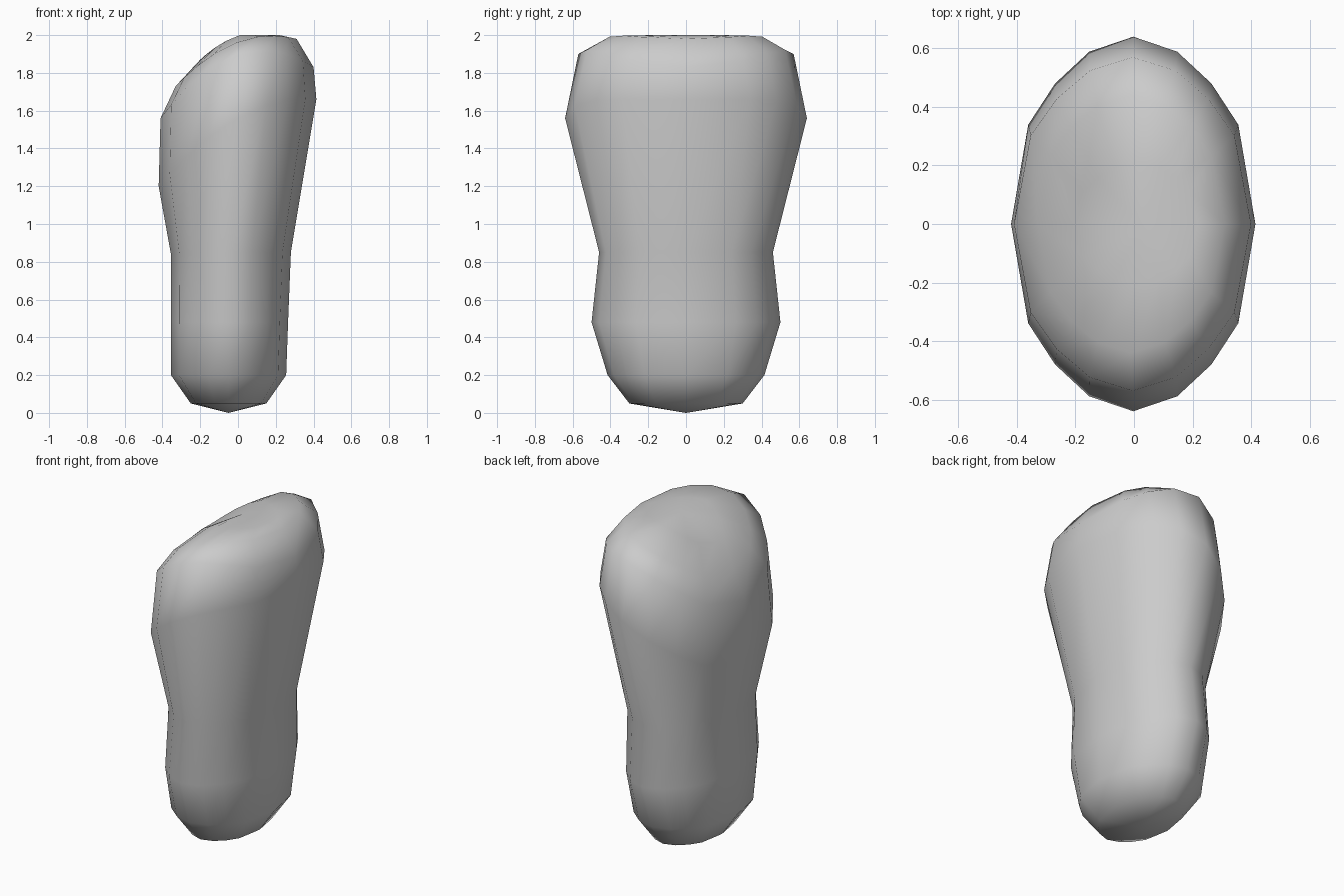
import bpy, bmesh

if "Cube" in bpy.data.objects:
    bpy.data.objects.remove(bpy.data.objects["Cube"])

# Quarter of the oval cross-section (x, y), mirrored into a full 16-point ring
QUARTER = [(1, 0), (0.86, 0.53), (0.64, 0.75), (0.36, 0.92), (0, 1)]
half = QUARTER + [(-u, v) for u, v in QUARTER[-2::-1]]
ring_shape = half + [(u, -v) for u, v in half[-2:0:-1]]

# Rings, bottom to top: left x, left z, right x, right z, half depth y, middle z
RINGS = [
    (-0.25, 0.05, 0.15, 0.05, 0.30, 0.05),
    (-0.355, 0.20, 0.255, 0.20, 0.415, 0.20),
    (-0.355, 0.48, 0.265, 0.48, 0.50, 0.48),
    (-0.355, 0.84, 0.28, 0.85, 0.46, 0.85),
    (-0.42, 1.20, 0.415, 1.66, 0.64, 1.56),
    (-0.41, 1.56, 0.40, 1.83, 0.57, 1.90),
    (-0.33, 1.73, 0.31, 1.98, 0.44, 1.96),
    (-0.20, 1.87, 0.22, 2.00, 0.21, 2.00),
]

bm = bmesh.new()


def add_ring(xl, zl, xr, zr, depth, zm):
    """Oval ring whose height bends from the left edge through the middle to the right."""
    verts = []
    for u, v in ring_shape:
        x = (xl + xr) / 2 + u * (xr - xl) / 2
        z = zm + u * (zr - zl) / 2 + u * u * ((zl + zr) / 2 - zm)
        verts.append(bm.verts.new((x, v * depth, min(z, 2.0))))
    return verts


rings = [add_ring(*r) for r in RINGS]
n = len(ring_shape)

# Side walls
for low, high in zip(rings, rings[1:]):
    for i in range(n):
        j = (i + 1) % n
        bm.faces.new((low[i], low[j], high[j], high[i]))

# Rounded ends
bottom = bm.verts.new((-0.05, 0, 0))
top = bm.verts.new((0.03, 0, 2.0))
for i in range(n):
    j = (i + 1) % n
    bm.faces.new((bottom, rings[0][j], rings[0][i]))
    bm.faces.new((top, rings[-1][i], rings[-1][j]))

bmesh.ops.recalc_face_normals(bm, faces=bm.faces)
for f in bm.faces:
    f.smooth = True

mesh = bpy.data.meshes.new("boulder")
bm.to_mesh(mesh)
bm.free()
bpy.context.collection.objects.link(bpy.data.objects.new("boulder", mesh))
